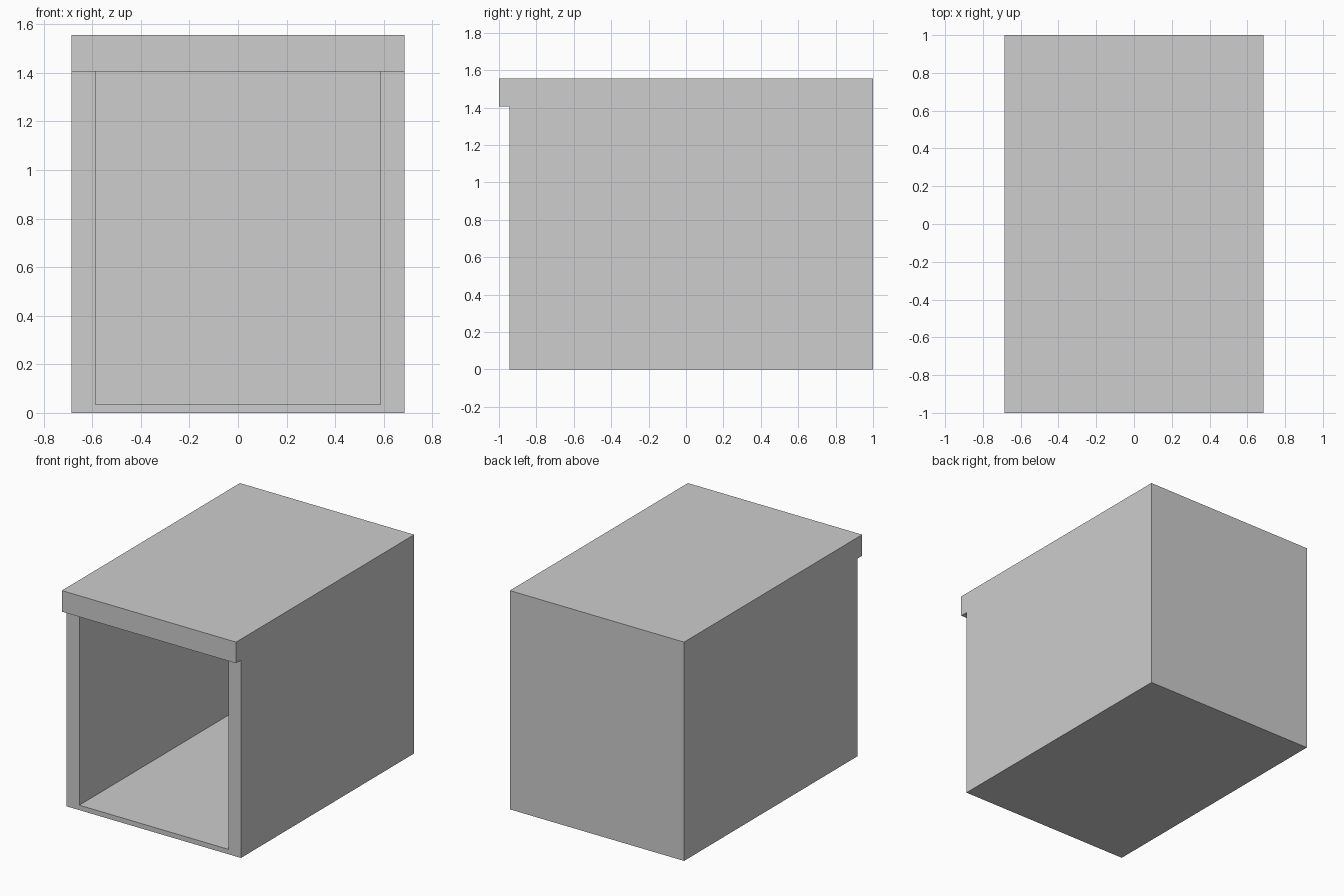
import bpy
import bmesh

default = bpy.data.objects.get("Cube")
if default:
    bpy.data.objects.remove(default, do_unlink=True)

# Main dimensions
HALF_W, HEIGHT = 0.685, 1.555
FRONT, BACK = -0.945, 1.0
LIP_FRONT = -1.0       # overhanging top band
OPEN_X, OPEN_LOW, OPEN_TOP = 0.586, 0.035, 1.405
CAVITY_BACK = 0.9

grey = bpy.data.materials.new("mid_grey")
grey.use_nodes = True
colour = (0.61, 0.61, 0.61, 1)
grey.diffuse_color = colour
grey.node_tree.nodes["Principled BSDF"].inputs["Base Color"].default_value = colour

bm = bmesh.new()


def ring(points):
    return [bm.verts.new(p) for p in points]


def bridge(a, b, closed=True):
    """Join two matching loops of vertices with quads."""
    for i in range(len(a) if closed else len(a) - 1):
        j = (i + 1) % len(a)
        bm.faces.new((a[i], a[j], b[j], b[i]))


# Outer shell: side profile swept across x, left open below the top band
profile = [(FRONT, 0), (BACK, 0), (BACK, HEIGHT), (LIP_FRONT, HEIGHT),
           (LIP_FRONT, OPEN_TOP), (FRONT, OPEN_TOP)]
right = ring((-HALF_W, y, z) for y, z in profile)
left = ring((HALF_W, y, z) for y, z in profile)
bridge(right, left, closed=False)
bm.faces.new(right)
bm.faces.new(left)

# Cavity: a deep rectangular pocket with a back wall
opening = [(-OPEN_X, OPEN_TOP), (-OPEN_X, OPEN_LOW),
           (OPEN_X, OPEN_LOW), (OPEN_X, OPEN_TOP)]
mouth = ring((x, FRONT, z) for x, z in opening)
end = ring((x, CAVITY_BACK, z) for x, z in opening)
bridge(mouth, end)
bm.faces.new(end)

# Front frame: one U-shaped face around the opening
bm.faces.new([right[-1], right[0], left[0], left[-1]] + mouth[::-1])

bmesh.ops.recalc_face_normals(bm, faces=bm.faces[:])

mesh = bpy.data.meshes.new("open_box_housing")
bm.to_mesh(mesh)
bm.free()
mesh.materials.append(grey)
housing = bpy.data.objects.new("open_box_housing", mesh)
bpy.context.scene.collection.objects.link(housing)
